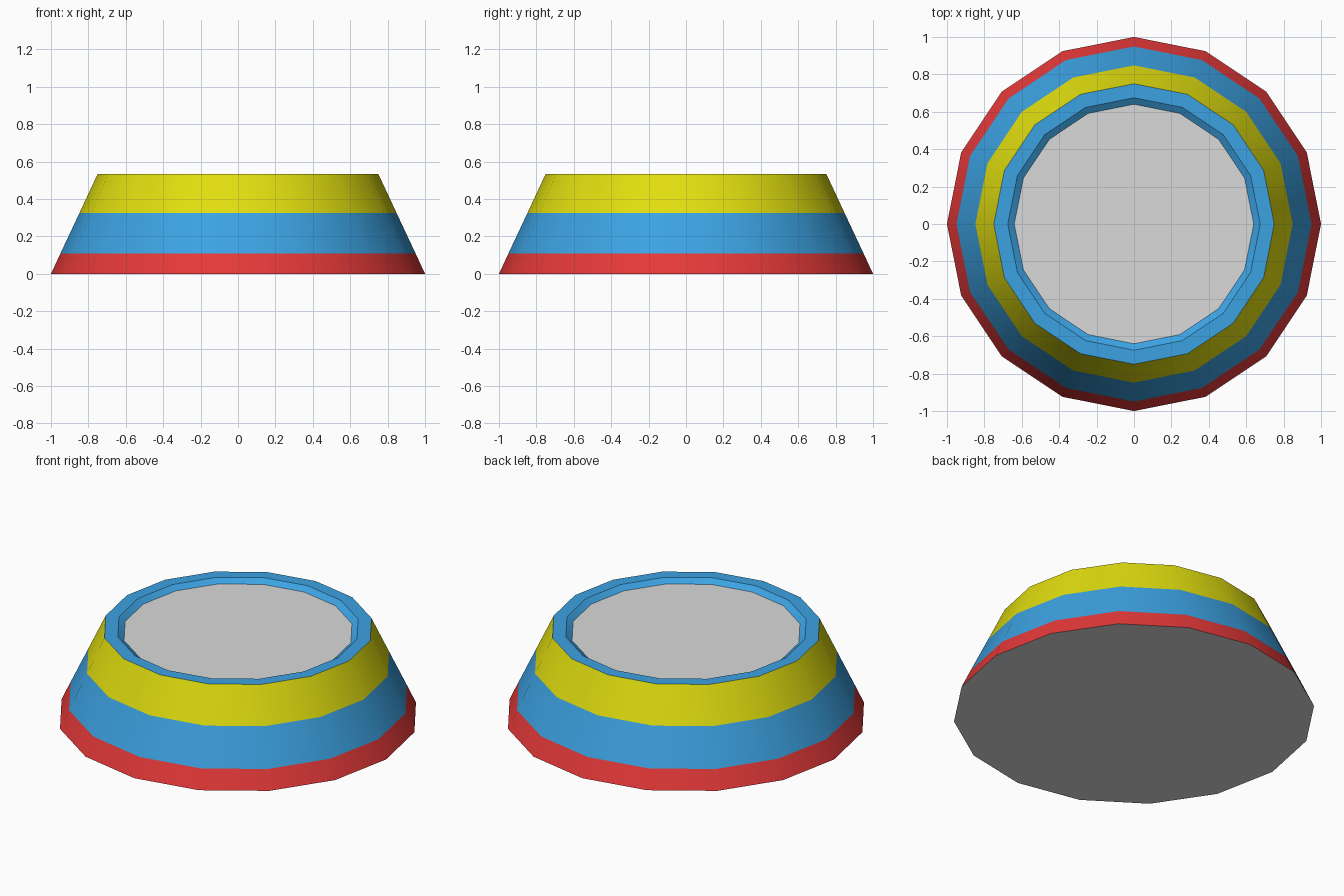
import bpy, bmesh, math

if "Cube" in bpy.data.objects:
    bpy.data.objects.remove(bpy.data.objects["Cube"])

SIDES = 16

def material(name, rgb):
    lin = [c / 12.92 if c <= 0.04045 else ((c + 0.055) / 1.055) ** 2.4
           for c in (v / 255 for v in rgb)]
    m = bpy.data.materials.new(name)
    m.diffuse_color = (*lin, 1)
    m.use_nodes = True
    m.node_tree.nodes["Principled BSDF"].inputs["Base Color"].default_value = m.diffuse_color
    return m

red = material("red", (229, 57, 57))
blue = material("blue", (60, 162, 226))
yellow = material("yellow", (225, 222, 15))
grey = material("light_grey", (218, 218, 218))
mats = [red, blue, yellow, grey]

# Bowl profile (radius, height) from base to inner floor, one colour per band
profile = [(1.0, 0.0), (0.949, 0.11), (0.848, 0.325), (0.75, 0.535),
           (0.675, 0.535), (0.64, 0.51)]
bands = [red, blue, yellow, blue, blue]

bm = bmesh.new()
rings = [[bm.verts.new((r * math.cos(a), r * math.sin(a), z))
          for a in (math.tau * i / SIDES for i in range(SIDES))]
         for r, z in profile]
for low, high, mat in zip(rings, rings[1:], bands):
    for i in range(SIDES):
        j = (i + 1) % SIDES
        f = bm.faces.new((low[i], low[j], high[j], high[i]))
        f.material_index = mats.index(mat)

# Flat underside and bowl floor
for ring in (rings[0][::-1], rings[-1]):
    bm.faces.new(ring).material_index = mats.index(grey)

mesh = bpy.data.meshes.new("bowl")
bm.to_mesh(mesh)
bm.free()
for m in mats:
    mesh.materials.append(m)
bowl = bpy.data.objects.new("bowl", mesh)
bpy.context.collection.objects.link(bowl)

# Smooth around the sides, crisp at the rims
bpy.context.view_layer.objects.active = bowl
bowl.select_set(True)
bpy.ops.object.shade_smooth_by_angle(angle=math.radians(30))
